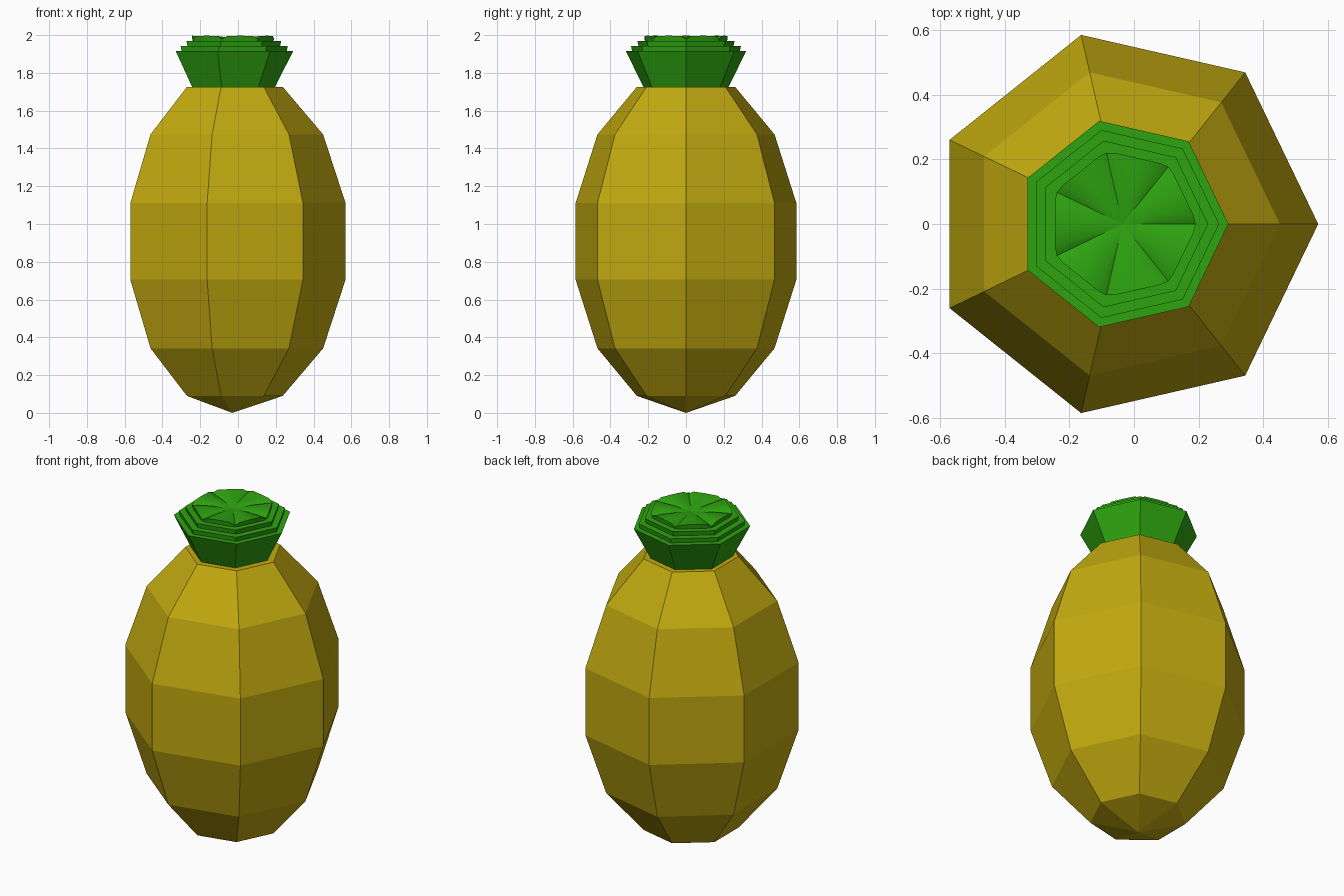
import bpy, bmesh
from math import pi, sin, cos

if "Cube" in bpy.data.objects:
    bpy.data.objects.remove(bpy.data.objects["Cube"])

SIDES = 7


def material(name, color):
    m = bpy.data.materials.new(name)
    m.diffuse_color = (*color, 1)
    m.use_nodes = True
    m.node_tree.nodes["Principled BSDF"].inputs["Base Color"].default_value = m.diffuse_color
    return m


def loop(bm, cx, r, z):
    return [bm.verts.new((cx + r * cos(2 * pi * i / SIDES), r * sin(2 * pi * i / SIDES), z))
            for i in range(SIDES)]


def bridge(bm, a, b):
    for i in range(len(a)):
        j = (i + 1) % len(a)
        bm.faces.new((a[i], a[j], b[j], b[i]))


def fan(bm, ring, tip):
    for i in range(len(ring)):
        bm.faces.new((ring[i], ring[(i + 1) % len(ring)], tip))


def finish(bm, name, mat):
    bmesh.ops.recalc_face_normals(bm, faces=bm.faces)
    me = bpy.data.meshes.new(name)
    bm.to_mesh(me)
    bm.free()
    ob = bpy.data.objects.new(name, me)
    bpy.context.collection.objects.link(ob)
    me.materials.append(mat)
    return ob


yellow = material("fruit_yellow", (0.54, 0.40, 0.005))
green = material("leaf_green", (0.027, 0.37, 0.005))

# Fruit body: stretched seven-sided sphere with a flat top
bm = bmesh.new()
rings = []
for k in range(1, 7):
    a = pi * k / 7
    rings.append(loop(bm, -0.03, 0.615 * sin(a), 0.908 - 0.908 * cos(a)))
for lo, hi in zip(rings, rings[1:]):
    bridge(bm, lo, hi)
fan(bm, rings[0], bm.verts.new((-0.03, 0, 0)))
bm.faces.new(rings[-1])
finish(bm, "fruit_body", yellow)

# Leaf crown: flared cup with stepped tiers
CX = -0.035
profile = [(0.23, 1.724), (0.327, 1.915), (0.293, 1.915), (0.298, 1.942),
           (0.258, 1.942), (0.264, 1.970), (0.226, 1.970)]
bm = bmesh.new()
rings = [loop(bm, CX, r, z) for r, z in profile]
for lo, hi in zip(rings, rings[1:]):
    bridge(bm, lo, hi)
bm.faces.new(rings[0])
bm.faces.new(rings[-1])
finish(bm, "leaf_crown", green)

# Crown top: seven soft lobes with shallow creases towards the corners
bm = bmesh.new()
lower, upper, inner = [], [], []
for i in range(SIDES):
    for off, height in ((-0.42, 1.997), (-0.12, 1.995), (0, 1.98), (0.12, 1.995), (0.42, 1.997)):
        a = 2 * pi * i / SIDES + off
        r = 0.232 * cos(pi / SIDES) / cos(pi / SIDES - abs(off))
        r = min(r, 0.226)
        for ring, s, z in ((lower, 0.98, 1.968), (upper, 1, height),
                           (inner, 0.5, 1.985 + 0.5 * (height - 1.985))):
            ring.append(bm.verts.new((CX + s * r * cos(a), s * r * sin(a), z)))
bridge(bm, lower, upper)
bridge(bm, upper, inner)
fan(bm, inner, bm.verts.new((CX, 0, 1.978)))
bm.faces.new(lower)
top = finish(bm, "crown_top", green)
bpy.context.view_layer.objects.active = top
top.select_set(True)
bpy.ops.object.shade_smooth_by_angle(angle=0.6)
